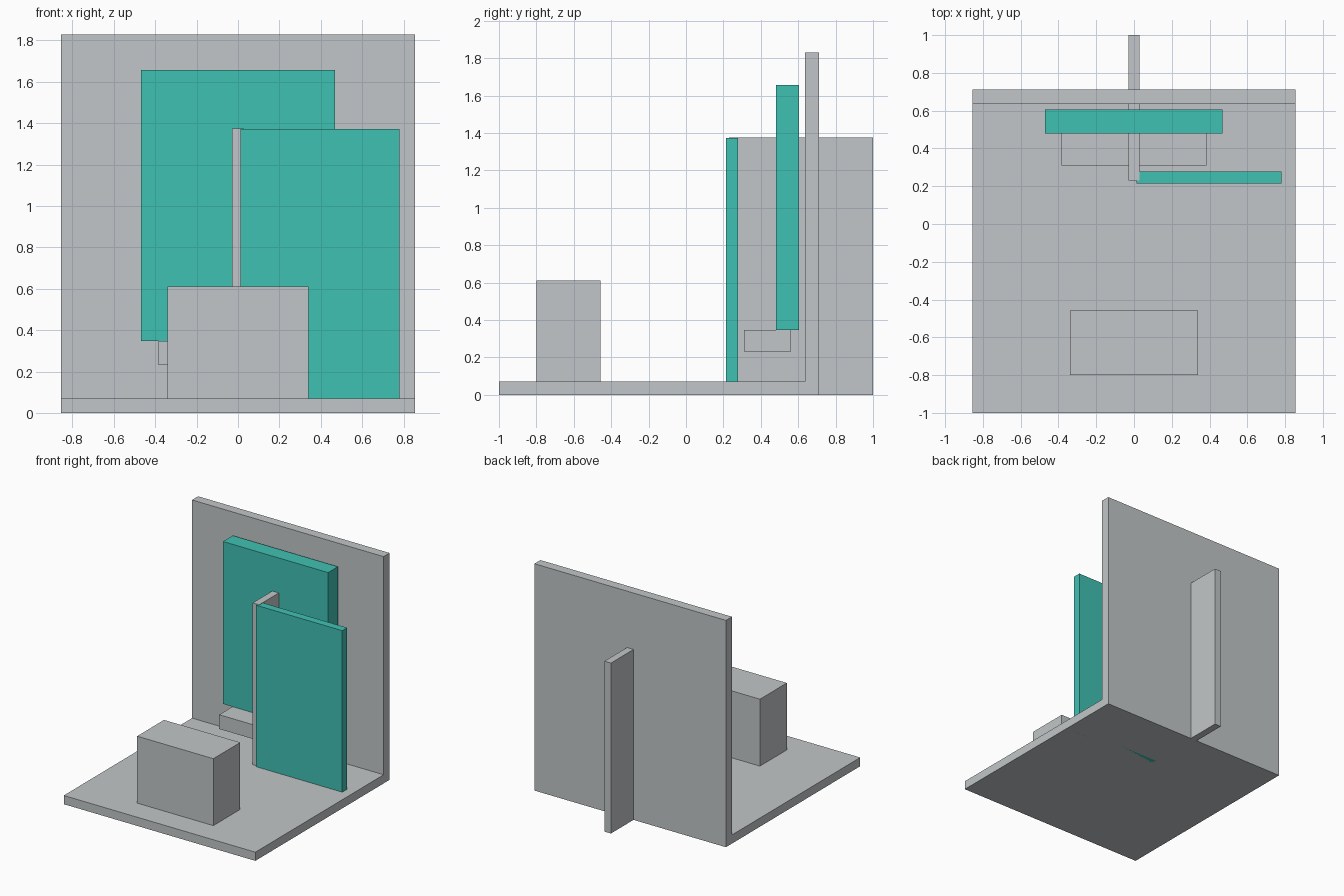
import bpy
import bmesh

if "Cube" in bpy.data.objects:
    bpy.data.objects.remove(bpy.data.objects["Cube"])


def material(name, rgb):
    m = bpy.data.materials.new(name)
    m.diffuse_color = (*rgb, 1.0)
    m.use_nodes = True
    m.node_tree.nodes["Principled BSDF"].inputs["Base Color"].default_value = m.diffuse_color
    return m


GREY = material("light_grey", (0.54, 0.565, 0.578))
TEAL = material("teal", (0.051, 0.533, 0.451))


def prism(name, profile, x0, x1, mat):
    """Extrude a (y, z) profile along x."""
    bm = bmesh.new()
    face = bm.faces.new([bm.verts.new((x0, y, z)) for y, z in profile])
    ext = bmesh.ops.extrude_face_region(bm, geom=[face])
    verts = [v for v in ext["geom"] if isinstance(v, bmesh.types.BMVert)]
    bmesh.ops.translate(bm, verts=verts, vec=(x1 - x0, 0, 0))
    bmesh.ops.recalc_face_normals(bm, faces=bm.faces[:])
    mesh = bpy.data.meshes.new(name)
    bm.to_mesh(mesh)
    bm.free()
    mesh.materials.append(mat)
    obj = bpy.data.objects.new(name, mesh)
    bpy.context.collection.objects.link(obj)
    return obj


def box(name, x, y, z, mat):
    return prism(name, [(y[0], z[0]), (y[1], z[0]), (y[1], z[1]), (y[0], z[1])],
                 x[0], x[1], mat)


# Floor and back wall as one L-shaped section
prism("floor_and_back_wall",
      [(-1, 0), (0.712, 0), (0.712, 1.83), (0.635, 1.83), (0.635, 0.07), (-1, 0.07)],
      -0.855, 0.855, GREY)

# Upright divider passing through the back wall
box("divider_fin", (-0.03, 0.028), (0.23, 1.0), (0, 1.375), GREY)

# Free-standing front block
box("front_block", (-0.34, 0.34), (-0.8, -0.457), (0.06, 0.61), GREY)

# Low ledge under the rear panel
box("ledge", (-0.385, 0.385), (0.31, 0.562), (0.232, 0.347), GREY)

# Coloured panels
box("rear_panel", (-0.47, 0.468), (0.48, 0.605), (0.347, 1.657), TEAL)
box("front_panel", (0.012, 0.78), (0.215, 0.277), (0.0, 1.373), TEAL)
